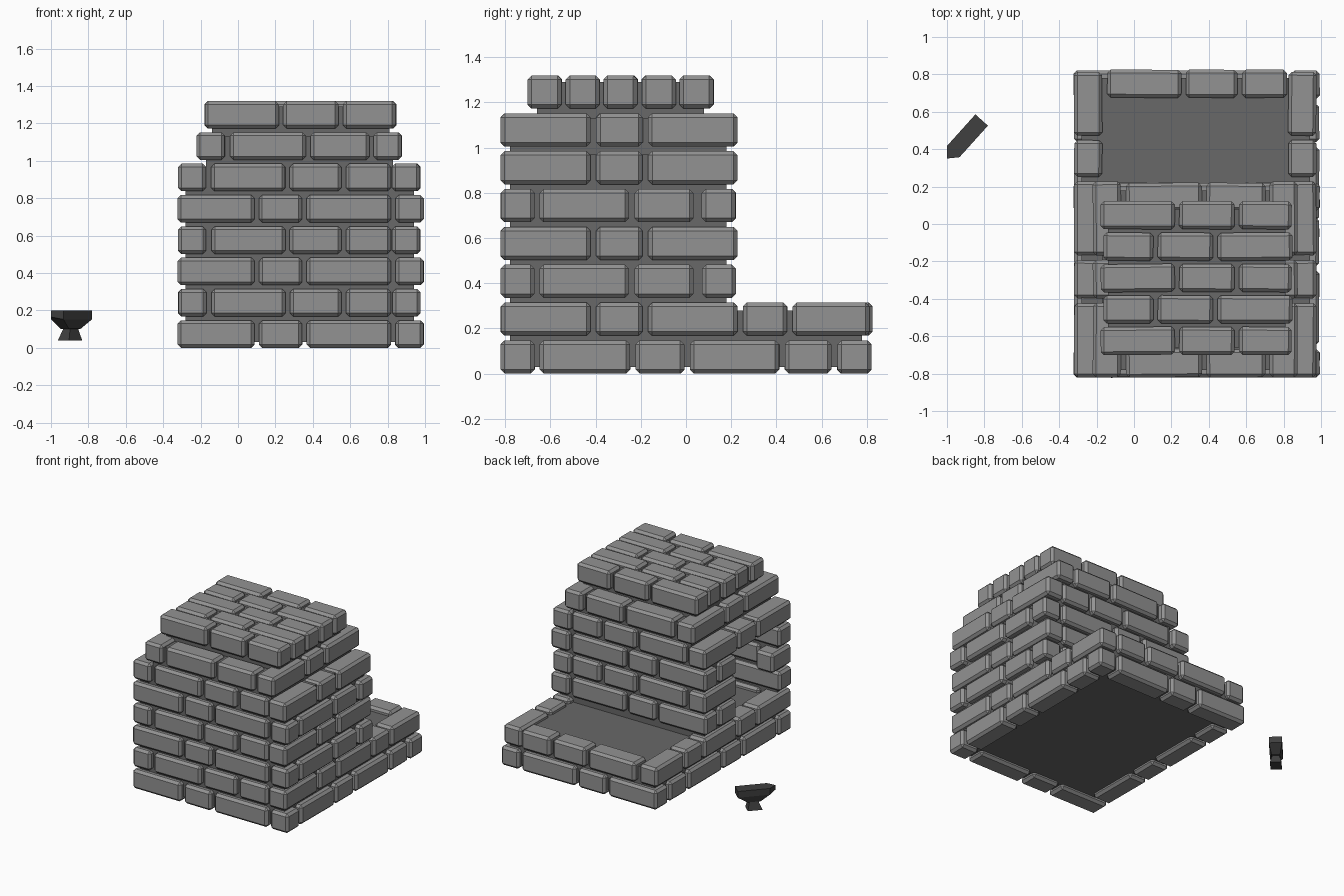
import bpy, bmesh, math, random
from mathutils import Matrix, Vector

random.seed(4)
if "Cube" in bpy.data.objects:
    bpy.data.objects.remove(bpy.data.objects["Cube"])


def material(name, v):
    m = bpy.data.materials.new(name)
    m.use_nodes = True
    m.diffuse_color = (v, v, v, 1)
    m.node_tree.nodes["Principled BSDF"].inputs["Base Color"].default_value = (v, v, v, 1)
    return m


BRICK = material("grey brick", 0.29)
MORTAR = material("dark mortar", 0.14)
IRON = material("black iron", 0.05)


def finish(name, bm, mat):
    mesh = bpy.data.meshes.new(name)
    bm.to_mesh(mesh)
    bm.free()
    mesh.materials.append(mat)
    obj = bpy.data.objects.new(name, mesh)
    bpy.context.collection.objects.link(obj)
    return obj


def add_box(bm, xs, ys, zs, bevel=0.0, jitter=0.0):
    size = Vector([b - a for a, b in (xs, ys, zs)])
    mid = Vector([(a + b) / 2 for a, b in (xs, ys, zs)])
    part = bmesh.new()
    bmesh.ops.create_cube(part, size=1)
    bmesh.ops.scale(part, vec=size, verts=part.verts)
    if bevel:
        bmesh.ops.bevel(part, geom=part.edges[:], offset=bevel, segments=1,
                        affect='EDGES', profile=0.5)
    turn = Matrix.Rotation(random.uniform(-jitter, jitter), 4, 'Z')
    part.transform(Matrix.Translation(mid) @ turn)
    temp = bpy.data.meshes.new("temp")
    part.to_mesh(temp)
    part.free()
    bm.from_mesh(temp)
    bpy.data.meshes.remove(temp)


# Brick courses
GAP, DEPTH, PITCH, HEIGHT = 0.012, 0.15, 0.1675, 0.147


def spans(cuts):
    return [(a + GAP, b - GAP) for a, b in zip(cuts, cuts[1:])]


def brick(bm, xs, ys, row):
    z = row * PITCH
    add_box(bm, xs, ys, (z, z + HEIGHT), 0.018, 0.012)


def ring(name, row, x_cuts, y_cuts, x_sides, y_sides, left_spans=None):
    """One course: bricks along x on front and back, along y on both sides."""
    bm = bmesh.new()
    for y in y_sides:
        for s in spans(x_cuts):
            brick(bm, s, (y, y + DEPTH), row)
    for side, x in enumerate(x_sides):
        for s in (left_spans if side == 0 and left_spans else spans(y_cuts)):
            brick(bm, (x, x + DEPTH), s, row)
    finish(name, bm, BRICK)


FULL_X = [-0.335, 0.1, 0.355, 0.83, 1.005]
INNER_X = [-0.155, 0.265, 0.565, 0.83]
FULL_Y = [-0.832, -0.41, -0.18, 0.24]
INNER_Y = [-0.66, -0.24, 0.045]
SIDES_X = (-0.32, 0.825)
ENDS_Y = (-0.82, 0.07)

ring("base_lower_course", 0, FULL_X, [-0.66, -0.235, 0.005, 0.425, 0.655],
     (-0.32, 0.84), (-0.82, 0.67))
ring("base_upper_course", 1, INNER_X, FULL_Y + [0.46, 0.825], SIDES_X, (-0.82, 0.675))
for row in (2, 4):
    ring(f"tower_course_{row}", row, FULL_X, INNER_Y, (-0.32, 0.84), ENDS_Y,
         [(-0.16, 0.035)])
ring("tower_course_3", 3, INNER_X, FULL_Y, SIDES_X, ENDS_Y,
     [(-0.82, -0.59), (-0.168, 0.228)])
ring("lintel_course", 5, INNER_X, FULL_Y, SIDES_X, ENDS_Y)
ring("shoulder_course", 6, [-0.055, 0.375, 0.715], FULL_Y, (-0.22, 0.725), ENDS_Y)

# Solid cap with alternating rows
bm = bmesh.new()
for i in range(5):
    cuts = [-0.19, 0.23, 0.55, 0.855] if i % 2 == 0 else [-0.175, 0.115, 0.435, 0.86]
    y = -0.7 + i * 0.168
    for s in spans(cuts):
        brick(bm, s, (y, y + DEPTH), 7)
finish("cap_course", bm, BRICK)

# Mortar: base slab with hearth floor, hollow tower walls, stepped top
bm = bmesh.new()
add_box(bm, (-0.28, 0.94), (-0.78, 0.78), (0.03, 0.28))
finish("hearth_slab", bm, MORTAR)

bm = bmesh.new()
WALL_Z = (0.27, 0.97)
add_box(bm, (-0.28, 0.94), (-0.78, -0.7), WALL_Z)
add_box(bm, (-0.28, 0.94), (0.1, 0.18), WALL_Z)
add_box(bm, (0.86, 0.94), (-0.78, 0.18), WALL_Z)
add_box(bm, (-0.28, -0.2), (-0.14, 0.18), WALL_Z)
add_box(bm, (-0.28, 0.94), (-0.78, 0.18), (0.86, 0.97))
add_box(bm, (-0.17, 0.83), (-0.78, 0.18), (0.96, 1.13))
add_box(bm, (-0.14, 0.81), (-0.66, 0.08), (1.12, 1.29))
finish("tower_mortar", bm, MORTAR)

# Anvil: stacked rectangular sections, then a pointed horn
# Each section: (start, end, half width, height) along the anvil's length
SECTIONS = [(0.1, 0.205, 0.04, 0.04), (0.125, 0.19, 0.025, 0.1),
            (0.11, 0.205, 0.03, 0.102), (0.05, 0.277, 0.045, 0.152),
            (0.05, 0.277, 0.045, 0.2)]
bm = bmesh.new()
loops = []
for a, b, w, z in SECTIONS:
    loops.append([bm.verts.new(p) for p in ((a, -w, z), (b, -w, z), (b, w, z), (a, w, z))])
bm.faces.new(loops[0][::-1])
bm.faces.new(loops[-1])
for low, high in zip(loops, loops[1:]):
    for i in range(4):
        j = (i + 1) % 4
        if low is loops[3] and i == 3:
            continue
        bm.faces.new((low[i], low[j], high[j], high[i]))
tip_low, tip_high = bm.verts.new((0, 0, 0.165)), bm.verts.new((0, 0, 0.2))
bm.faces.new((loops[3][0], loops[4][0], tip_high, tip_low))
bm.faces.new((loops[4][3], loops[3][3], tip_low, tip_high))
bm.faces.new((loops[4][0], loops[4][3], tip_high))
bm.faces.new((loops[3][3], loops[3][0], tip_low))
bmesh.ops.recalc_face_normals(bm, faces=bm.faces)
anvil = finish("anvil", bm, IRON)
anvil.location = (-1.0, 0.35, 0)
anvil.rotation_euler.z = math.radians(48)
